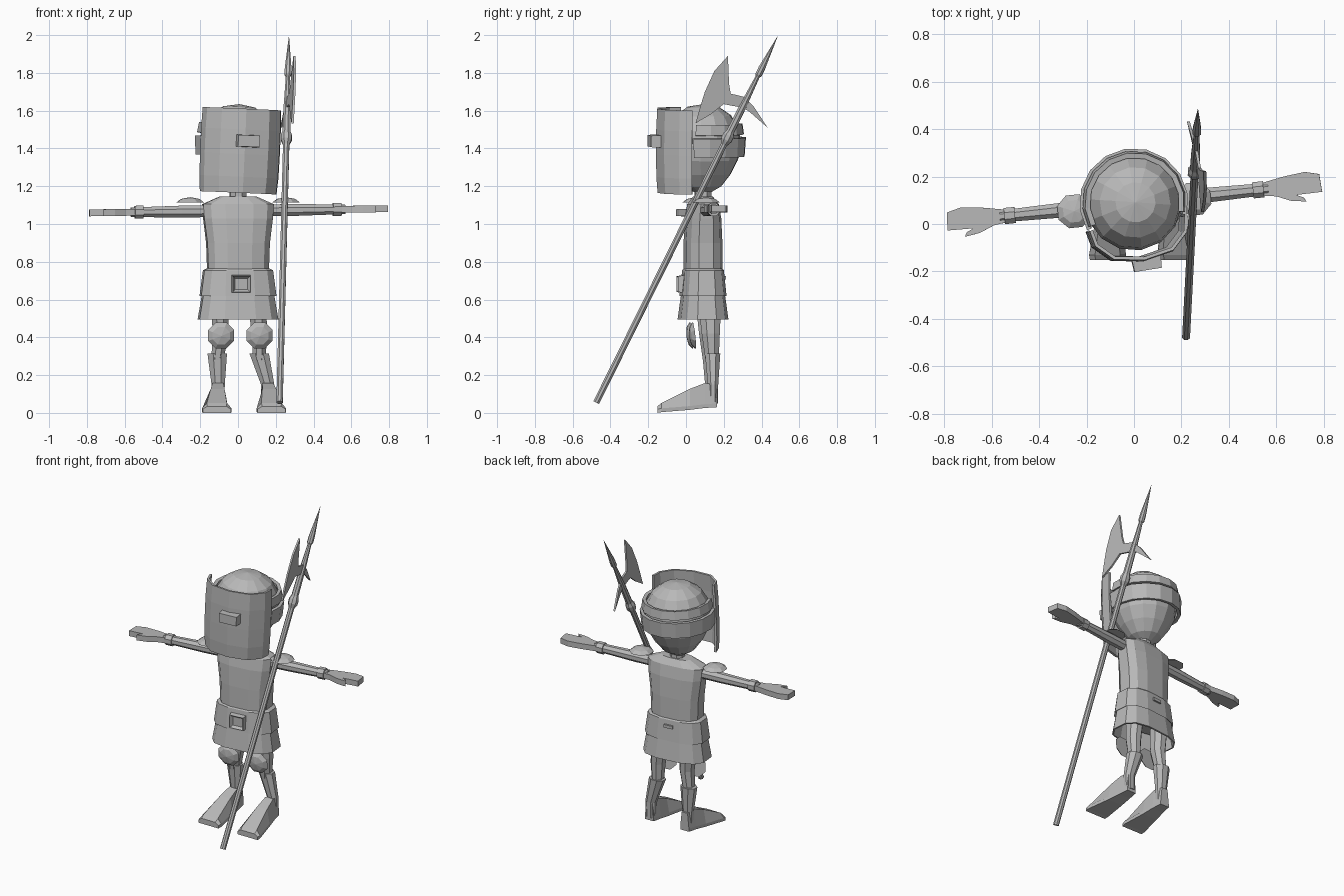
import bpy, bmesh, math
from mathutils import Matrix, Vector

if "Cube" in bpy.data.objects:
    bpy.data.objects.remove(bpy.data.objects["Cube"])

grey = bpy.data.materials.new("plain grey")
grey.diffuse_color = (0.48, 0.48, 0.48, 1)
grey.use_nodes = True
grey.node_tree.nodes["Principled BSDF"].inputs["Base Color"].default_value = grey.diffuse_color
T, R = Matrix.Translation, lambda a, ax: Matrix.Rotation(math.radians(a), 4, ax)
I = Matrix()
BODY = T((0, 0.09, 0)) @ R(5.9, 'Z')
HEAD = T((-0.003, 0.09, 1.4)) @ R(9, 'Z') @ R(2.5, 'Y') @ T((0, 0, -1.4))
ARMS = BODY @ T((0, 0, 1.07)) @ R(-0.8, 'Y')


def finish(name, bm, m=I):
    bmesh.ops.recalc_face_normals(bm, faces=bm.faces)
    bm.transform(m)
    if m.determinant() < 0:
        bmesh.ops.reverse_faces(bm, faces=bm.faces)
    me = bpy.data.meshes.new(name)
    bm.to_mesh(me)
    bm.free()
    me.materials.append(grey)
    ob = bpy.data.objects.new(name, me)
    bpy.context.collection.objects.link(ob)
    return ob


def loft(name, rings, m=I, caps=True, closed=True):
    """Skin a stack of equal point rings (or open rows)."""
    bm = bmesh.new()
    vs = [[bm.verts.new(p) for p in r] for r in rings]
    n = len(rings[0])
    for a, b in zip(vs, vs[1:]):
        for i in range(n if closed else n - 1):
            j = (i + 1) % n
            bm.faces.new((a[i], a[j], b[j], b[i]))
    if caps and closed:
        bm.faces.new(vs[0])
        bm.faces.new(vs[-1])
    bmesh.ops.remove_doubles(bm, verts=bm.verts, dist=1e-5)
    return finish(name, bm, m)


def ring(cx, cy, z, ax, ay, n=8, p=1.0):
    pts = []
    for i in range(n):
        a = 2 * math.pi * (i + 0.5) / n
        c, s = math.cos(a), math.sin(a)
        pts.append((cx + ax * math.copysign(abs(c) ** p, c),
                    cy + ay * math.copysign(abs(s) ** p, s), z))
    return pts


def lathe(name, profile, m=I, n=8):
    return loft(name, [ring(0, 0, z, max(r, 1e-7), max(r, 1e-7), n) for r, z in profile], m)


def sheet(name, rows, thick, m):
    ob = loft(name, rows, m, closed=False)
    mod = ob.modifiers.new("thickness", 'SOLIDIFY')
    mod.thickness, mod.offset = thick, 0
    return ob


def plate(name, pts, thick, m=I):
    """Extrude a flat outline given in x, y, centred on z = 0."""
    bm = bmesh.new()
    f = bm.faces.new([bm.verts.new((x, y, -thick / 2)) for x, y in pts])
    ext = bmesh.ops.extrude_face_region(bm, geom=[f], use_keep_orig=True)
    top = [v for v in ext["geom"] if isinstance(v, bmesh.types.BMVert)]
    bmesh.ops.translate(bm, verts=top, vec=(0, 0, thick))
    bmesh.ops.triangulate(bm, faces=[g for g in bm.faces if len(g.verts) > 4])
    return finish(name, bm, m)


def box(name, centre, size, m, front=1.0, inset=0):
    """Block whose front (-y) face can be tapered and recessed."""
    bm = bmesh.new()
    bmesh.ops.create_cube(bm, size=1)
    for v in bm.verts:
        if v.co.y < 0:
            v.co.x *= front
            v.co.z *= front
    bmesh.ops.scale(bm, verts=bm.verts, vec=size)
    if inset:
        bm.normal_update()
        f = min(bm.faces, key=lambda g: g.calc_center_median().y)
        bmesh.ops.inset_region(bm, faces=[f], thickness=inset)
        bmesh.ops.translate(bm, verts=f.verts, vec=(0, size[1] * 0.5, 0))
    return finish(name, bm, m @ T(centre))


# Tunic, belt and skirt
def garment(name, rows, caps=True):
    return loft(name, [ring(0, 0, z, ax, ay, 12, 0.7) for z, ax, ay in rows], BODY, caps)


garment("torso", [(0.6, 0.16, 0.09), (0.76, 0.165, 0.1), (0.9, 0.17, 0.099),
                  (1.03, 0.187, 0.092), (1.105, 0.192, 0.078), (1.145, 0.1, 0.05)])
garment("belt", [(0.64, 0.175, 0.1), (0.62, 0.205, 0.12), (0.755, 0.187, 0.106), (0.765, 0.165, 0.098)])
skirt = garment("skirt", [(0.495, 0.215, 0.13), (0.64, 0.19, 0.11)], False)
mod = skirt.modifiers.new("thickness", 'SOLIDIFY')
mod.thickness = 0.01
box("buckle", (0.005, -0.12, 0.682), (0.105, 0.035, 0.095), BODY, 0.88, 0.018)
box("back_loop", (0, 0.113, 0.715), (0.06, 0.012, 0.02), BODY)
lathe("neck", [(0.047, 1.12), (0.045, 1.2)], BODY)

# Head and helmet
lathe("head", [(0.04, 1.165), (0.1, 1.2), (0.15, 1.265), (0.188, 1.34), (0.203, 1.42),
               (0.193, 1.5), (0.15, 1.575), (0.085, 1.62), (0, 1.635)], HEAD, 14)


def band(name, r, half, heights, thick):
    angles = [math.radians(90 - half + 2 * half * i / 10) for i in range(11)]
    rows = [[(r * k * math.cos(a), r * k * math.sin(a), z) for a in angles] for z, k in heights]
    sheet(name, rows, thick, HEAD)


band("lower_band", 0.22, 112, [(1.36, 0.97), (1.46, 1)], 0.02)
band("upper_band", 0.208, 110, [(1.475, 1), (1.53, 0.96)], 0.022)
half = [(0.205, -0.09), (0.192, -0.155), (0.125, -0.22)]
curve = [(-x, y) for x, y in half] + [(0, -0.242)] + half[::-1]
sheet("visor", [[(x * k, y * k, z) for x, y in curve]
                for z, k in [(1.165, 0.97), (1.25, 1), (1.37, 1.01), (1.5, 1.01), (1.61, 0.99)]],
      0.014, HEAD)
box("visor_block", (0.015, -0.26, 1.44), (0.125, 0.06, 0.065), HEAD, 0.93)

# Round pads, arms and hands
pad = [(0.075, 0), (0.05, 0.018), (0, 0.027)]
hand = [(0.55, -0.028), (0.6, -0.035), (0.66, -0.06), (0.725, -0.07), (0.715, -0.052), (0.685, -0.038),
        (0.795, -0.036), (0.79, 0.04), (0.73, 0.055), (0.64, 0.045), (0.55, 0.028)]
for s, side in ((-1, "left"), (1, "right")):
    flip = Matrix.Diagonal((s, 1, 1, 1))
    out = ARMS @ flip @ R(90, 'Y')
    lathe(side + "_shoulder_pad", pad, BODY @ T((s * 0.255, -0.01, 1.115)))
    lathe(side + "_arm", [(0.034, 0.15), (0.034, 0.3), (0.029, 0.5), (0.026, 0.57)], out)
    lathe(side + "_cuff", [(0.037, 0.505), (0.037, 0.55)], out)
    plate(side + "_hand", hand, 0.036, ARMS @ flip)

# Legs, boots, feet and knee pads; the right foot turns out further
for side, top, shin, ankle, toe, knee, dy in (("left", -0.1, -0.11, -0.105, -0.112, -0.09, -0.008),
                                              ("right", 0.1, 0.112, 0.157, 0.178, 0.114, 0.006)):
    loft(side + "_leg", [ring(top, 0.12 + dy, 0.58, 0.05, 0.065), ring(knee, 0.125 + dy, 0.42, 0.046, 0.052),
                         ring(shin, 0.132 + dy, 0.28, 0.035, 0.038)])
    loft(side + "_boot", [ring(shin, 0.135 + dy, 0.315, 0.056, 0.044), ring(ankle, 0.137 + dy, 0.15, 0.038, 0.03),
                          ring(ankle, 0.137 + dy, 0.05, 0.036, 0.03)])
    foot = []
    for y, f, w, lo, hi in [(0.165, 0, 0.032, 0.03, 0.15), (0.1, 0.1, 0.042, 0.026, 0.158),
                            (0.02, 0.4, 0.054, 0.016, 0.127), (-0.13, 0.95, 0.078, 0.004, 0.052),
                            (-0.152, 1, 0.074, 0.0, 0.035)]:
        cx = ankle + (toe - ankle) * f
        foot.append([(cx - w, y, lo), (cx + w, y, lo), (cx + w, y, lo + 0.02),
                     (cx + 0.68 * w, y, hi), (cx - 0.68 * w, y, hi), (cx - w, y, lo + 0.02)])
    loft(side + "_foot", foot)
    lathe(side + "_knee_pad", pad, T((knee, 0.036 + dy, 0.41)) @ R(5.9, 'Z') @ R(96, 'X'))

# Halberd: turned pole with spear point, leaning back
base, tip = Vector((0.22, -0.475, 0.055)), Vector((0.27, 0.488, 2.0))
axis = tip - base
pole = [(0.018, 0.055), (0.018, 1.42), (0.031, 1.445), (0.031, 1.47), (0.022, 1.49), (0.02, 1.62),
        (0.012, 1.78), (0.019, 1.79), (0.019, 1.825), (0, 2.0)]
lean = T(base) @ axis.to_track_quat('Z', 'Y').to_matrix().to_4x4()
lathe("pole", [(r, (z - base.z) / axis.z * axis.length) for r, z in pole], lean)

# Axe blade and rear spike, drawn in y-z and skewed about the pole
blade = [(0.222, 1.89), (0.15, 1.81), (0.10, 1.7), (0.075, 1.62), (0.05, 1.533), (0.13, 1.58),
         (0.2, 1.635), (0.3, 1.615), (0.32, 1.67), (0.237, 1.69), (0.228, 1.74)]
spike = [(0.31, 1.67), (0.36, 1.62), (0.432, 1.51), (0.335, 1.595), (0.3, 1.615)]
for name, pts in (("axe_blade", blade), ("rear_spike", spike)):
    ob = plate(name, pts, 0.012)
    for v in ob.data.vertices:
        y, z, off = v.co.x, v.co.y, v.co.z
        t = (z - base.z) / axis.z
        v.co = (base.x + t * axis.x - 0.15 * (y - base.y - t * axis.y) + off, y, z)
    ob.data.update()
